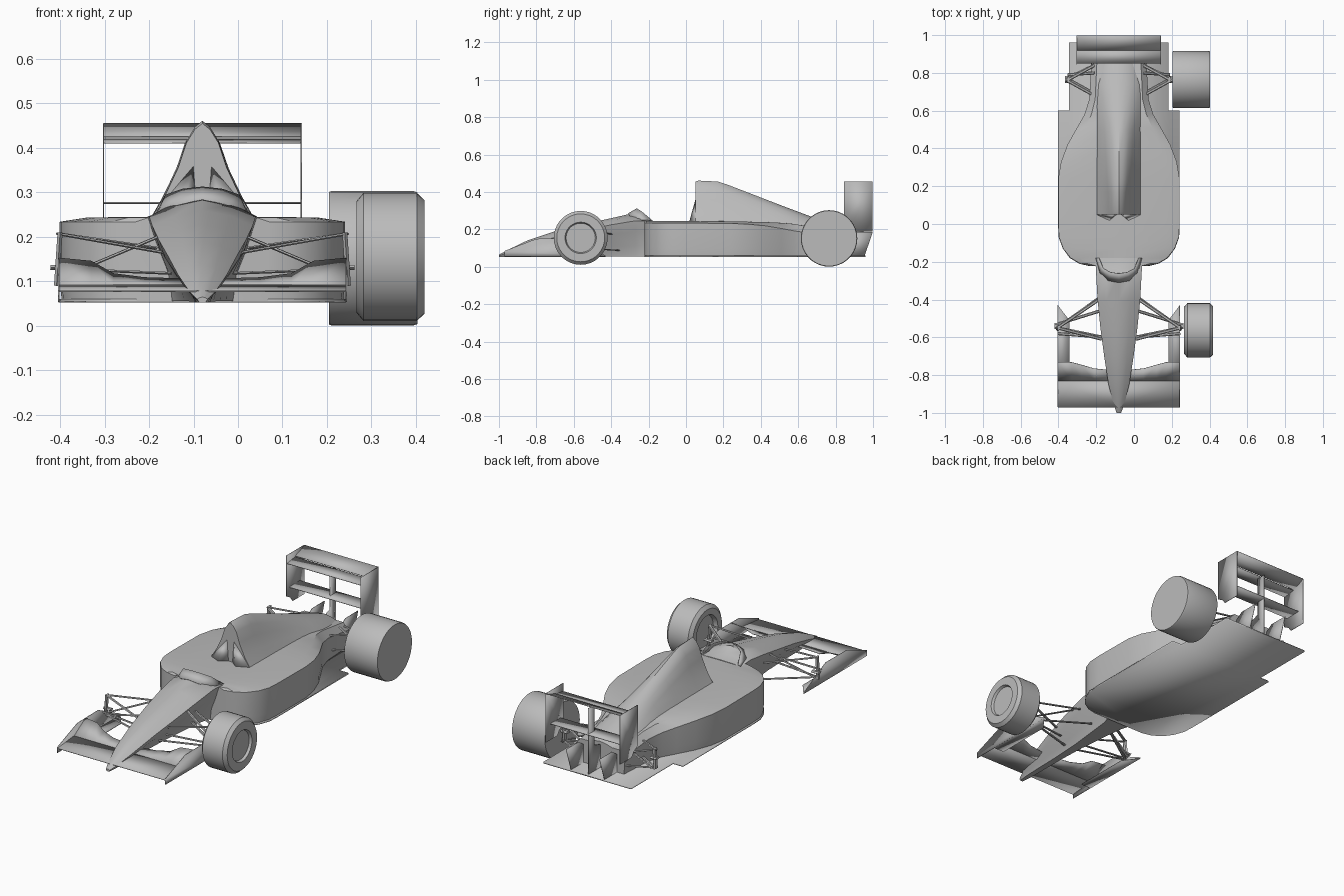
import bpy, bmesh, math
from mathutils import Vector

CX = -0.08  # centre line of the car body

grey = bpy.data.materials.new("plain grey")
grey.diffuse_color = (0.5, 0.5, 0.5, 1)


def finish(bm, name, angle=30, thickness=0):
    bmesh.ops.remove_doubles(bm, verts=bm.verts, dist=1e-5)
    bmesh.ops.recalc_face_normals(bm, faces=bm.faces)
    me = bpy.data.meshes.new(name)
    bm.to_mesh(me)
    bm.free()
    ob = bpy.data.objects.new(name, me)
    bpy.context.collection.objects.link(ob)
    ob.location.x = CX
    me.materials.append(grey)
    if thickness:
        mod = ob.modifiers.new("sheet", 'SOLIDIFY')
        mod.thickness = thickness
        mod.offset = 0
    bpy.ops.object.select_all(action='DESELECT')
    bpy.context.view_layer.objects.active = ob
    ob.select_set(True)
    bpy.ops.object.shade_smooth_by_angle(angle=math.radians(angle))
    return ob


def loft(name, sections, angle=30):
    """sections: list of (y, half outline of (x, z) from top centre to bottom)"""
    bm = bmesh.new()
    rings = []
    for y, half in sections:
        full = list(half) + [(-x, z) for x, z in reversed(half) if x > 0]
        rings.append([bm.verts.new((x, y, z)) for x, z in full])
    n = len(rings[0])
    for a, b in zip(rings, rings[1:]):
        for i in range(n):
            j = (i + 1) % n
            bm.faces.new((a[i], a[j], b[j], b[i]))
    bm.faces.new(rings[0])
    bm.faces.new(rings[-1])
    return finish(bm, name, angle)


def sheets(name, polys, mirror=True, thickness=0.003):
    """thin plates from corner lists, mirrored across the centre line"""
    bm = bmesh.new()
    for p in polys:
        for s in ((1, -1) if mirror else (1,)):
            bm.faces.new([bm.verts.new((s * x, y, z)) for x, y, z in p])
    return finish(bm, name, 30, thickness)


def rods(name, pairs, r=0.006):
    """slim mirrored struts between point pairs"""
    bm = bmesh.new()
    for a, b in pairs:
        for s in (1, -1):
            p, q = Vector((s * a[0], a[1], a[2])), Vector((s * b[0], b[1], b[2]))
            d = (q - p).normalized()
            u = d.cross(Vector((0, 0, 1))).normalized()
            v = u.cross(d)
            ring = [u * r * 1.4 * math.cos(k * math.pi / 3) + v * r * 0.6 * math.sin(k * math.pi / 3)
                    for k in range(6)]
            va = [bm.verts.new(p + o) for o in ring]
            vb = [bm.verts.new(q + o) for o in ring]
            for i in range(6):
                j = (i + 1) % 6
                bm.faces.new((va[i], va[j], vb[j], vb[i]))
            bm.faces.new(va)
            bm.faces.new(vb)
    return finish(bm, name)


def wheel(name, profile, y, z, n=36):
    """profile: (x, radius) turned around the axle"""
    bm = bmesh.new()
    rings = [[bm.verts.new((x - CX, y + r * math.cos(2 * math.pi * k / n), z + r * math.sin(2 * math.pi * k / n)))
              for k in range(n)] for x, r in profile]
    for a, b in zip(rings, rings[1:]):
        for i in range(n):
            j = (i + 1) % n
            bm.faces.new((a[i], a[j], b[j], b[i]))
    bm.faces.new(rings[0])
    bm.faces.new(rings[-1])
    return finish(bm, name)


# Nose and tub: y, half width, top z, shoulder z, bottom half width, bottom z
nose = []
for y, w, zt, zs, wb, zb in [
        (-1.0, .012, .065, .060, .008, .052), (-.95, .030, .092, .078, .013, .052),
        (-.85, .055, .140, .115, .016, .053), (-.70, .078, .190, .158, .018, .054),
        (-.55, .098, .228, .193, .025, .055), (-.40, .113, .260, .225, .040, .056),
        (-.27, .120, .290, .246, .055, .056), (-.235, .122, .262, .246, .065, .056),
        (-.18, .125, .248, .244, .080, .056)]:
    nose.append((y, [(0, zt), (w * .55, zt - .35 * (zt - zs)), (w, zs),
                     (w * .4 + .6 * max(w * .75, wb), zs - .3 * (zs - zb)),
                     (wb + .4 * max(0, w * .7 - wb), zb + .3 * (zs - zb)), (wb, zb)]))
loft("nose_and_tub", nose)

# Windscreen rim wrapped around the cockpit
base = [(0, -.31, .284), (.055, -.30, .272), (.10, -.26, .252), (.122, -.18, .245)]
rim = [(0, -.262, .312), (.045, -.255, .307), (.082, -.235, .294), (.105, -.18, .248)]
sheets("windscreen", [(base[i], base[i + 1], rim[i + 1], rim[i]) for i in range(3)])

# Side pods and tail: y, half width, edge z, centre z
pods = []
for y, w, ze, zc in [
        (-.222, .15, .234, .245), (-.21, .205, .234, .245), (-.18, .255, .234, .245),
        (-.13, .295, .234, .245), (-.07, .317, .234, .245), (0, .321, .234, .245),
        (.24, .321, .232, .244), (.33, .306, .228, .242), (.42, .272, .220, .240),
        (.51, .222, .205, .236), (.58, .182, .192, .230), (.66, .157, .180, .215), (.85, .146, .150, .185)]:
    pods.append((y, [(0, zc), (w * .8, zc - .001), (w, ze), (w, .10), (w * .985, .056)]))
loft("side_pods", pods)

# Engine cover with tall spine: y, base half width, base z, top z, fullness
cover = []
shape = [(0, 1), (.14, .94), (.30, .80), (.45, .55), (.70, .26), (1, 0)]
for y, w, zb, zt, f in [(.05, .120, .236, .455, 0), (.065, .120, .236, .461, 0), (.17, .120, .236, .456, .05),
                        (.22, .120, .236, .440, .1), (.35, .120, .232, .390, .2), (.50, .122, .222, .332, .3),
                        (.62, .140, .190, .287, .35), (.74, .150, .160, .242, .4), (.85, .147, .120, .200, .4)]:
    cover.append((y, [(w * (u + f * math.sin(math.pi * u) * .6), zb + (zt - zb) * h) for u, h in shape]))
loft("engine_cover", cover)

# Air intake lips at the base of the spine
sheets("intake_lip", [((.02, .052, .36), (.118, .05, .24), (.05, .02, .245)),
                      ((.02, .052, .36), (.05, .02, .245), (.012, .052, .245))])

# Flat floor with stepped rear
half = [(.16, -.222), (.21, -.21), (.26, -.18), (.297, -.13), (.319, -.07), (.322, 0),
        (.322, .60), (.263, .60), (.263, .96)]
outline = half + [(-x, y) for x, y in reversed(half)]
sheets("floor", [[(x, y, .056) for x, y in outline]], False, .008)

# Front wing: main plane, curved flap, end plates and foot plates
sheets("front_wing_main", [((0, -.97, .078), (.323, -.97, .078), (.323, -.83, .092), (0, -.83, .092))])
trail = [(.03, -.775, .105), (.13, -.765, .108), (.20, -.745, .117), (.25, -.732, .145), (.323, -.73, .152)]
sheets("front_wing_flap", [((a[0], -.83, .090), (b[0], -.83, .090), b, a) for a, b in zip(trail, trail[1:])])
sheets("front_end_plate", [((.323, -.97, .054), (.323, -.97, .085), (.323, -.80, .150), (.323, -.62, .152),
                            (.323, -.43, .060), (.323, -.43, .054))])
sheets("front_foot_plate", [((.323, -.83, .054), (.323, -.43, .054), (.262, -.51, .054), (.262, -.83, .054))])

# Rear wing: top planes, lower plane, end plates, pylon and lower fins
W = .2225
sheets("rear_wing_planes", [
    ((-W, .85, .411), (W, .85, .411), (W, .92, .420), (-W, .92, .420)),
    ((-W, .92, .425), (W, .92, .425), (W, .96, .436), (-W, .96, .436)),
    ((-W, .96, .436), (W, .96, .436), (W, .998, .455), (-W, .998, .455)),
    ((-W, .87, .275), (W, .87, .275), (W, .96, .277), (-W, .96, .277))], False)
sheets("rear_end_plate", [((W, .845, .455), (W, .998, .455), (W, .998, .190), (W, .90, .190),
                           (W, .88, .215), (W, .845, .235))])
sheets("rear_pylon", [((0, .84, .06), (0, .95, .06), (0, .95, .415), (0, .90, .415), (0, .90, .20), (0, .84, .18))],
       False, .006)
sheets("rear_fins", [((.10, .84, .058), (.10, .955, .058), (.10, .998, .185), (.10, .89, .185), (.10, .84, .15))])

# Suspension arms and hub stubs
rods("front_suspension", [
    ((.325, -.55, .207), (.09, -.61, .165)), ((.325, -.55, .207), (.105, -.40, .175)),
    ((.325, -.55, .100), (.035, -.61, .080)), ((.325, -.55, .100), (.06, -.36, .088)),
    ((.325, -.53, .105), (.10, -.46, .200)), ((.325, -.58, .128), (.07, -.60, .118))])
rods("front_hub", [((.32, -.55, .21), (.328, -.55, .09)), ((.30, -.54, .13), (.342, -.54, .131))], .011)
rods("rear_suspension", [
    ((.275, .76, .195), (.13, .68, .18)), ((.275, .76, .195), (.13, .84, .17)),
    ((.275, .77, .100), (.13, .69, .10)), ((.275, .77, .100), (.13, .84, .10)),
    ((.270, .79, .105), (.13, .80, .18))])
rods("rear_hub", [((.268, .765, .20), (.274, .765, .095)), ((.25, .765, .15), (.285, .765, .151))], .013)

# Wheels, present on the right-hand side only
wheel("front_wheel", [(.290, .085), (.268, .092), (.266, .125), (.282, .144), (.402, .144), (.419, .128),
                      (.419, .084), (.406, .078)], -.563, .155)
wheel("rear_wheel", [(.205, .149), (.210, .151), (.395, .151), (.403, .148)], .765, .152)
